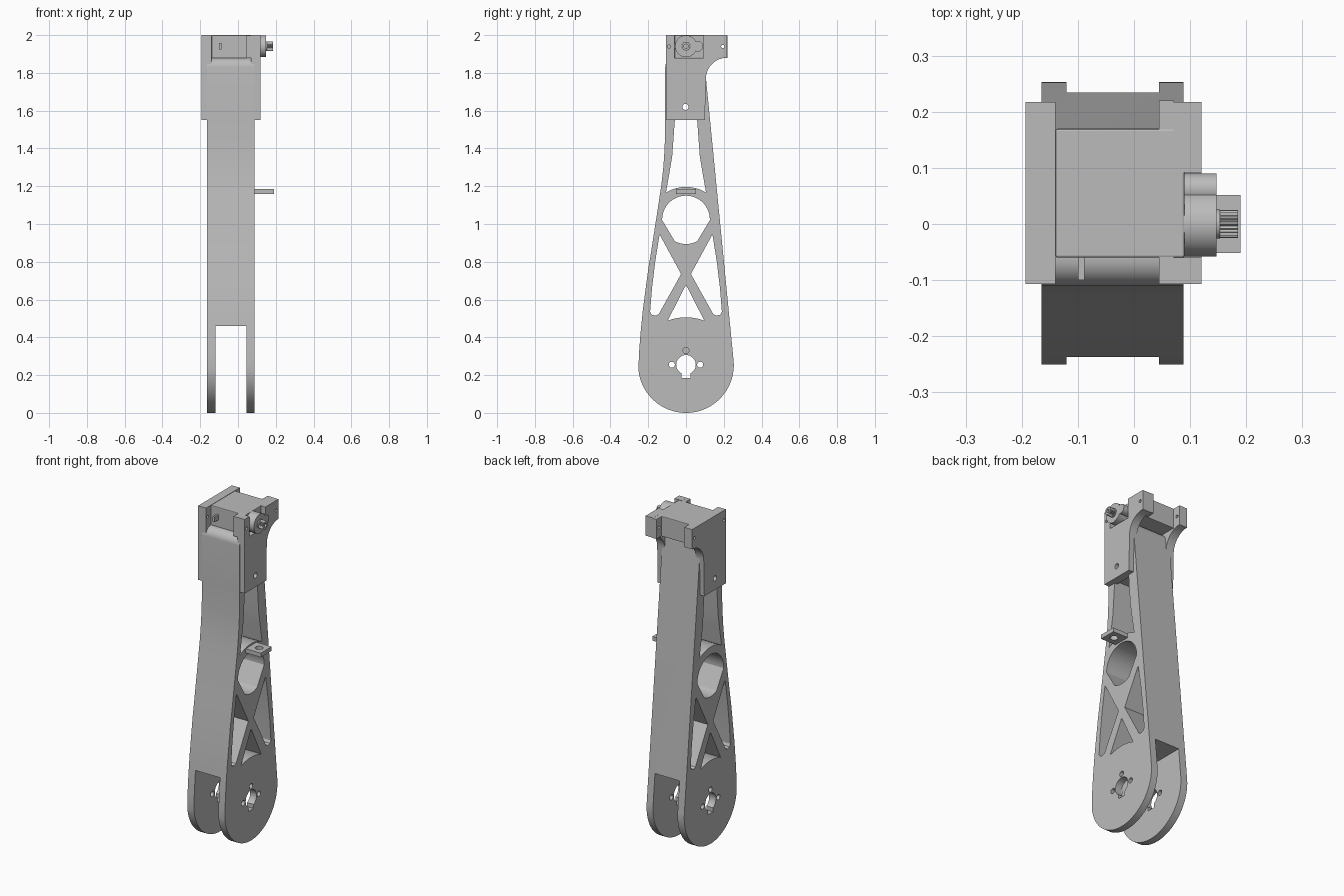
import bpy, bmesh
from math import sin, cos, pi, radians
from mathutils import Matrix, Vector

cube = bpy.data.objects.get("Cube")
if cube:
    bpy.data.objects.remove(cube, do_unlink=True)

grey = bpy.data.materials.new("light_grey")
grey.use_nodes = True
colour = (0.5, 0.5, 0.5, 1)
grey.diffuse_color = colour
grey.node_tree.nodes["Principled BSDF"].inputs["Base Color"].default_value = colour


def arc(y, z, r, a0, a1, n=16):
    """Points of an arc in the side plane, angles in degrees."""
    steps = [radians(a0 + (a1 - a0) * i / n) for i in range(n + 1)]
    return [(y + r * cos(a), z + r * sin(a)) for a in steps]


def circle(y, z, r, n=32):
    return arc(y, z, r, 0, 360 * (n - 1) / n, n - 1)


def mirror(points):
    return [(-y, z) for y, z in points]


def prism(name, points, x0, x1):
    """Side profile (y, z) extruded along x."""
    bm = bmesh.new()
    face = bm.faces.new([bm.verts.new((x0, y, z)) for y, z in points])
    new = bmesh.ops.extrude_face_region(bm, geom=[face])["geom"]
    moved = [v for v in new if isinstance(v, bmesh.types.BMVert)]
    bmesh.ops.translate(bm, verts=moved, vec=(x1 - x0, 0, 0))
    bmesh.ops.recalc_face_normals(bm, faces=bm.faces)
    mesh = bpy.data.meshes.new(name)
    bm.to_mesh(mesh)
    bm.free()
    mesh.materials.append(grey)
    ob = bpy.data.objects.new(name, mesh)
    bpy.context.collection.objects.link(ob)
    return ob


def box(name, x0, x1, y0, y1, z0, z1):
    return prism(name, [(y0, z0), (y1, z0), (y1, z1), (y0, z1)], x0, x1)


def activate(ob):
    bpy.ops.object.select_all(action="DESELECT")
    ob.select_set(True)
    bpy.context.view_layer.objects.active = ob


def cut(ob, cutters):
    for c in cutters:
        mod = ob.modifiers.new("cut", "BOOLEAN")
        mod.operation, mod.solver, mod.object = "DIFFERENCE", "EXACT", c
        activate(ob)
        bpy.ops.object.modifier_apply(modifier=mod.name)
        bpy.data.objects.remove(c, do_unlink=True)


def through(points):
    return prism("cutter", points, -0.5, 0.5)


def drill(y, z, r):
    return through(circle(y, z, r, 20))


# Arm outline: round foot, straight back edge, curved front edge, rounded top
outline = arc(0, 0.253, 0.253, -172, 5, 48)
outline += arc(0.05, 1.83, 0.05, 0, 90, 8) + arc(-0.06, 1.83, 0.05, 90, 180, 8)
outline += [(-0.11, 1.56), (-0.113, 1.4), (-0.12, 1.3), (-0.13, 1.21), (-0.145, 1.11),
            (-0.162, 1.0), (-0.182, 0.87), (-0.2, 0.76), (-0.216, 0.64),
            (-0.229, 0.54), (-0.241, 0.42), (-0.25, 0.3)]
arm = prism("arm", outline, -0.165, 0.088)

# Lattice openings and the hub holes
side_window = [(-0.14, 0.945), (-0.163, 0.8), (-0.18, 0.66), (-0.19, 0.535),
               (-0.182, 0.52), (-0.162, 0.515), (-0.145, 0.522), (-0.026, 0.735)]
upper_side = [(-0.106, 1.167), (-0.086, 1.28), (-0.073, 1.36), (-0.058, 1.565)]
upper_window = upper_side + mirror(upper_side)[::-1] + arc(0, 0.99, 0.206, 59, 121, 12)[1:-1]
round_window = arc(0, 1.024, 0.126, -2, 182, 32) + arc(0, 1.02, 0.126, 242, 298, 10)
lower_window = [(0, 0.678)] + arc(0, 0.235, 0.271, 111, 69, 10)
cut(arm, [
    through(side_window), through(mirror(side_window)), through(upper_window),
    through(round_window), through(lower_window),
    drill(0, 0.255, 0.052),
    through([(-0.024, 0.185), (0.024, 0.185), (0.024, 0.24), (-0.024, 0.24)]),
    drill(-0.075, 0.255, 0.016), drill(0.075, 0.255, 0.016), drill(0, 0.33, 0.016),
    drill(-0.003, 1.62, 0.016),
    box("cutter", -0.12, 0.045, -0.5, 0.5, -0.1, 0.46),
])

# Side brackets with a concave flare at the back
plate = [(-0.107, 1.55), (0.1, 1.55)] + arc(0.217, 1.768, 0.112, 175, 90, 12)
plate += [(0.217, 2), (-0.107, 2)]
left_bracket = prism("left_bracket", plate, 0.07, 0.12)
right_bracket = prism("right_bracket", plate, -0.193, -0.14)
for bracket in (left_bracket, right_bracket):
    cut(bracket, [drill(-0.003, 1.62, 0.016), drill(-0.09, 1.94, 0.009),
                  drill(0.195, 1.94, 0.009)])
cut(left_bracket, [box("cutter", 0.06, 0.2, -0.06, 0.092, 1.88, 2.1)])

# Servo motor: body, mounting flange, gear housing, splined shaft, cable plug
body = box("servo_body", -0.14, 0.09, -0.06, 0.17, 1.877, 2)
bevel = body.modifiers.new("bevel", "BEVEL")
bevel.width, bevel.segments = 0.004, 2
flange = box("servo_flange", 0.045, 0.07, -0.107, 0.22, 1.88, 1.999)
cut(flange, [drill(-0.09, 1.94, 0.009), drill(0.195, 1.94, 0.009)])
housing = prism("gear_housing", circle(0, 1.941, 0.058, 48), 0.085, 0.147)
small_housing = prism("small_gear_housing", circle(0.062, 1.941, 0.028), 0.085, 0.147)
collar = prism("shaft_collar", circle(0, 1.941, 0.026), 0.14, 0.153)
teeth = [(r * cos(2 * pi * i / 40), 1.941 + r * sin(2 * pi * i / 40))
         for i, r in enumerate([0.025, 0.021] * 20)]
shaft = prism("splined_shaft", teeth, 0.15, 0.185)
cut(shaft, [prism("cutter", circle(0, 1.941, 0.011, 20), 0.165, 0.3)])
box("cable_plug", -0.1, -0.088, -0.1, -0.055, 1.925, 1.957)

# Small side tab with a vertical hole
tab = box("side_tab", 0.08, 0.19, -0.052, 0.052, 1.16, 1.185)
hole = prism("cutter", circle(0, 0, 0.022, 24), -0.1, 0.1)
hole.data.transform(Matrix.Translation((0.142, 0, 1.17)) @ Matrix.Rotation(pi / 2, 4, "Y"))
cut(tab, [hole])

# Smooth the curved surfaces, keep hard edges
for ob in (arm, left_bracket, right_bracket, housing, small_housing, collar, flange, tab):
    activate(ob)
    bpy.ops.object.shade_smooth_by_angle(angle=radians(25))
